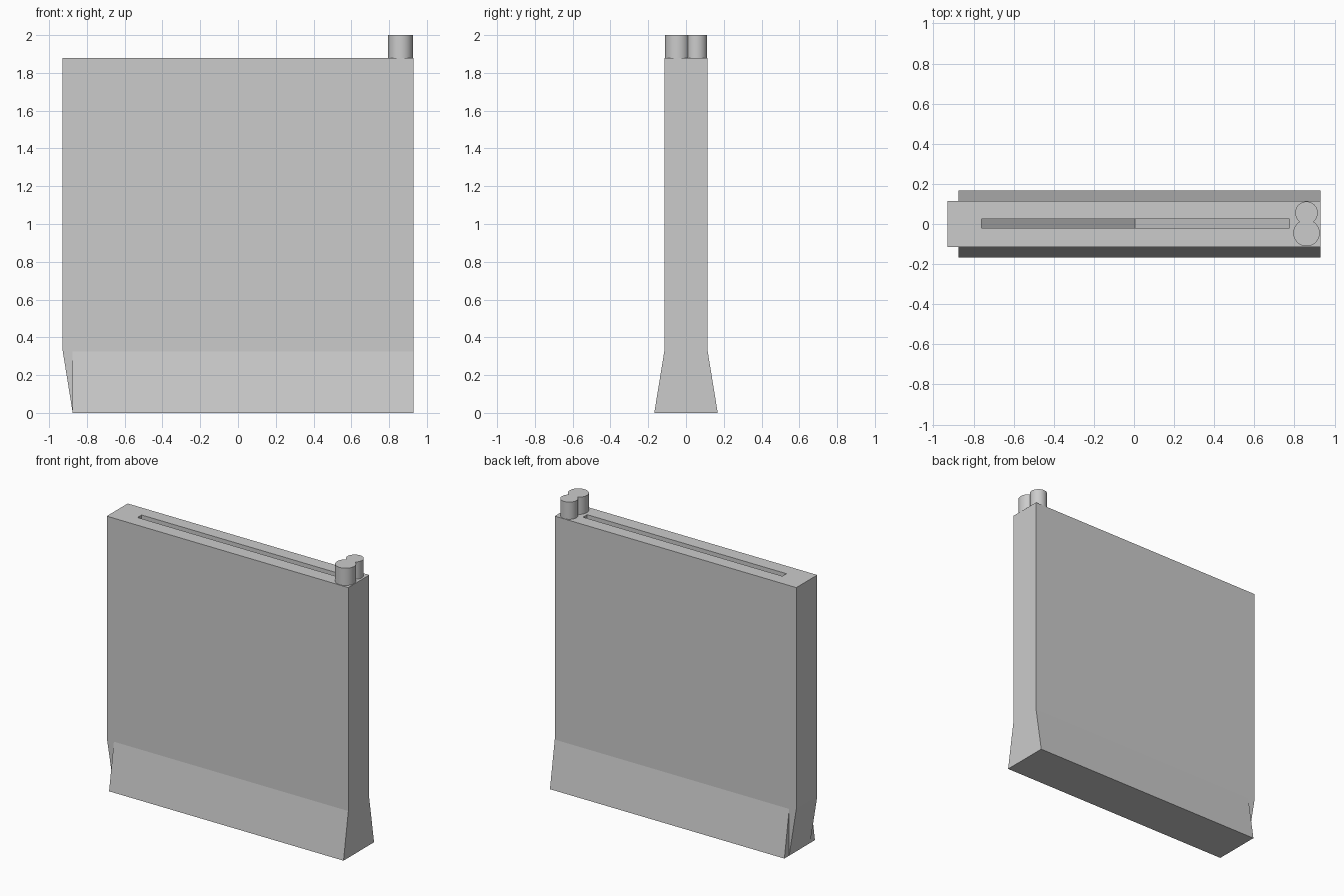
import bpy, bmesh
from mathutils import Vector

if "Cube" in bpy.data.objects:
    bpy.data.objects.remove(bpy.data.objects["Cube"])


def prism(name, pts, direction):
    """Extrude a closed planar outline along a direction."""
    bm = bmesh.new()
    face = bm.faces.new([bm.verts.new(p) for p in pts])
    ext = bmesh.ops.extrude_face_region(bm, geom=[face])
    verts = [g for g in ext["geom"] if isinstance(g, bmesh.types.BMVert)]
    bmesh.ops.translate(bm, verts=verts, vec=Vector(direction))
    bmesh.ops.recalc_face_normals(bm, faces=bm.faces)
    mesh = bpy.data.meshes.new(name)
    bm.to_mesh(mesh)
    bm.free()
    obj = bpy.data.objects.new(name, mesh)
    bpy.context.collection.objects.link(obj)
    return obj


def boolean(obj, other, operation):
    """Apply a boolean and remove the helper object."""
    mod = obj.modifiers.new(operation.lower(), "BOOLEAN")
    mod.operation, mod.object, mod.solver = operation, other, "EXACT"
    bpy.ops.object.select_all(action="DESELECT")
    bpy.context.view_layer.objects.active = obj
    obj.select_set(True)
    bpy.ops.object.modifier_apply(modifier=mod.name)
    bpy.data.objects.remove(other)


HALF = 0.115   # half thickness of the body
TOP = 1.88

# Thin upright body, left edge tapering inwards at the foot
outline = [(-0.875, 0), (0.93, 0), (0.93, TOP), (-0.93, TOP), (-0.93, 0.34)]
body = prism("body", [(x, -HALF, z) for x, z in outline], (0, 2 * HALF, 0))

# Long slot in the top with a floor sloping to the middle
slot = [(-0.76, 2.1), (-0.76, 1.76), (0.005, 1.1), (0.775, 1.76), (0.775, 2.1)]
cutter = prism("slot_cutter", [(x, -0.02, z) for x, z in slot], (0, 0.045, 0))
cutter.hide_render = True
boolean(body, cutter, "DIFFERENCE")

# Flared wedges along the foot, front and back
for name, s in (("front_flare", -1), ("back_flare", 1)):
    prism(name, [(-0.875, s * HALF, 0.325), (-0.875, s * 0.168, 0),
                 (-0.875, s * HALF, 0)], (1.805, 0, 0))


# Twin merged round studs on the top right corner
def stud(name, y, radius):
    bpy.ops.mesh.primitive_cylinder_add(vertices=48, radius=radius, depth=2 - TOP,
                                        location=(0.86, y, (2 + TOP) / 2))
    bpy.context.object.name = name
    return bpy.context.object


studs = stud("twin_stud", -0.045, 0.066)
boolean(studs, stud("small_stud", 0.056, 0.056), "UNION")
bpy.ops.object.shade_smooth_by_angle()
